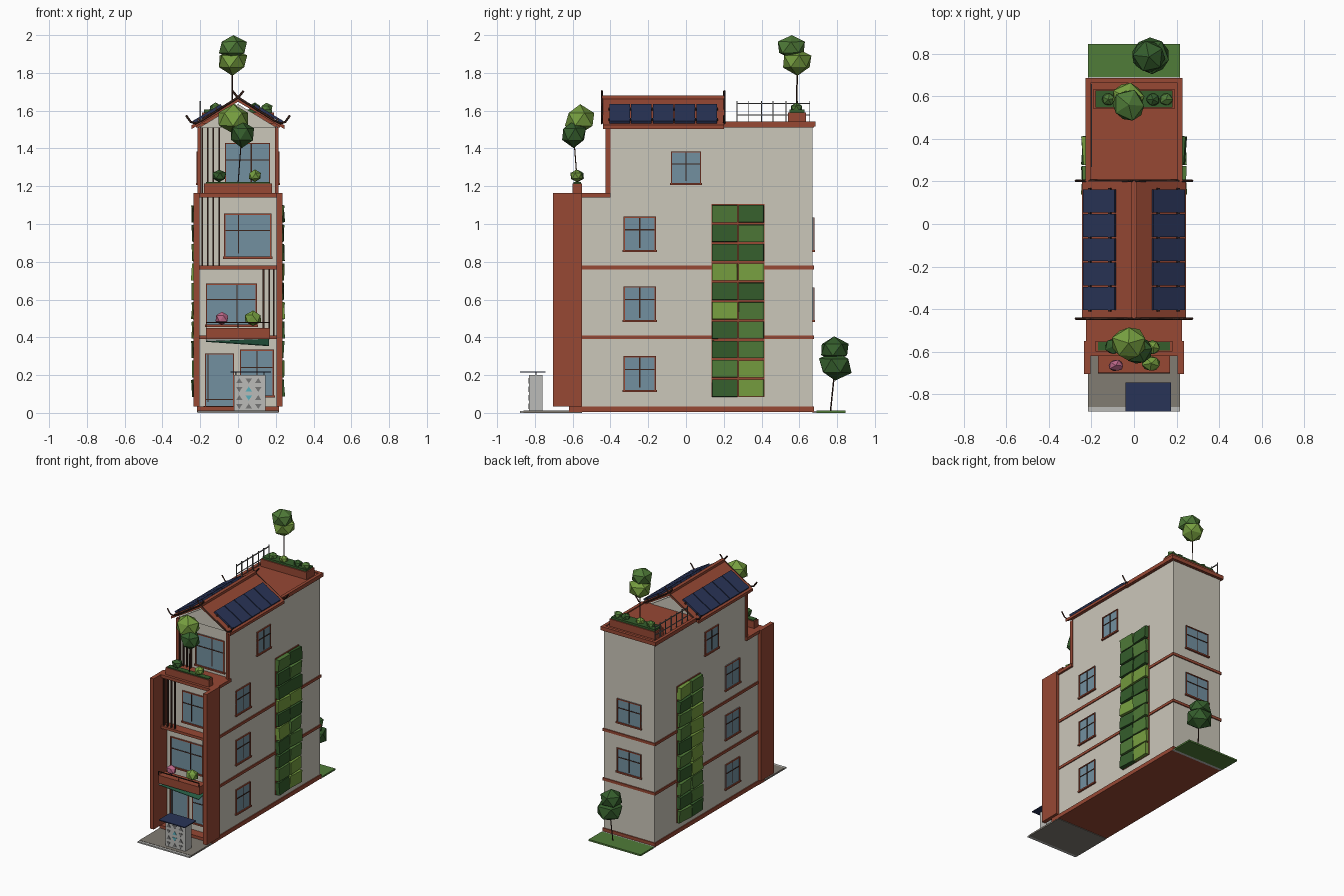
import bpy, bmesh, math, random
from mathutils import Vector, Matrix

if "Cube" in bpy.data.objects:
    bpy.data.objects.remove(bpy.data.objects["Cube"])
random.seed(4)

def mat(name, r, g, b):
    m = bpy.data.materials.new(name)
    m.diffuse_color = (r, g, b, 1)
    m.use_nodes = True
    m.node_tree.nodes["Principled BSDF"].inputs["Base Color"].default_value = m.diffuse_color
    return m

WALL = mat("plaster", .60, .57, .49)
BRICK = mat("terracotta", .31, .065, .034)
DARK = mat("dark_timber", .045, .018, .012)
GLASS = mat("glass", .17, .28, .35)
NAVY = mat("solar_blue", .022, .034, .095)
PAVE = mat("paving", .22, .20, .17)
PALE = mat("pale_grey", .50, .50, .48)
GREY = mat("mid_grey", .18, .18, .18)
TEAL = mat("awning_green", .02, .11, .06)
CYAN = mat("cyan", .10, .42, .50)
PINK = mat("pink", .48, .13, .24)
GREENS = [mat("leaf_dark", .035, .11, .025), mat("leaf_mid", .08, .20, .04),
          mat("leaf_light", .18, .34, .05)]

def finish(name, bm, m):
    bmesh.ops.recalc_face_normals(bm, faces=bm.faces)
    me = bpy.data.meshes.new(name)
    bm.to_mesh(me)
    bm.free()
    me.materials.append(m)
    ob = bpy.data.objects.new(name, me)
    bpy.context.collection.objects.link(ob)
    return ob

def boxes(name, m, *spans, matrix=None):
    """One mesh out of boxes given as x0, x1, y0, y1, z0, z1."""
    bm = bmesh.new()
    for a, b, c, d, e, f in spans:
        t = Matrix.Translation(((a + b) / 2, (c + d) / 2, (e + f) / 2))
        bmesh.ops.create_cube(bm, size=1, matrix=t @ Matrix.Diagonal((b - a, d - c, f - e, 1)))
    if matrix:
        bm.transform(matrix)
    return finish(name, bm, m)

def prism(name, m, pts, vec):
    bm = bmesh.new()
    f = bm.faces.new([bm.verts.new(p) for p in pts])
    r = bmesh.ops.extrude_face_region(bm, geom=[f])
    bmesh.ops.translate(bm, vec=vec, verts=[v for v in r["geom"] if isinstance(v, bmesh.types.BMVert)])
    return finish(name, bm, m)

def blob(name, m, loc, size, sub=1):
    bm = bmesh.new()
    bmesh.ops.create_icosphere(bm, subdivisions=sub, radius=1)
    for v in bm.verts:
        v.co *= random.uniform(.92, 1.08)
    rot = Matrix.Rotation(random.uniform(0, 6), 4, 'Z')
    bm.transform(Matrix.Translation(loc) @ Matrix.Diagonal((*size, 1)) @ rot)
    return finish(name, bm, m)

def rod(name, m, pts, r):
    cu = bpy.data.curves.new(name, 'CURVE')
    cu.dimensions = '3D'
    cu.bevel_depth, cu.bevel_resolution, cu.use_fill_caps = r, 0, True
    sp = cu.splines.new('POLY')
    sp.points.add(len(pts) - 1)
    for p, q in zip(sp.points, pts):
        p.co = (*q, 1)
    cu.materials.append(m)
    ob = bpy.data.objects.new(name, cu)
    bpy.context.collection.objects.link(ob)

def window(name, loc, w, h, turn=0, mull=0.0, trans=None):
    """Window built facing -y with its bottom centre at loc."""
    M = Matrix.Translation(loc) @ Matrix.Rotation(math.radians(turn), 4, 'Z')
    a, t = w / 2, .007
    boxes(name + "_glass", GLASS, (-a, a, -.004, .01, 0, h), matrix=M)
    boxes(name + "_frame", BRICK, (-a, -a + t, -.009, .01, 0, h), (a - t, a, -.009, .01, 0, h),
          (-a, a, -.009, .01, h - t, h), (-a - .006, a + .006, -.013, .01, -.004, t), matrix=M)
    trans = h * .62 if trans is None else trans
    boxes(name + "_bars", DARK, (mull - .003, mull + .003, -.007, .005, h * .1, h),
          (-a, a, -.007, .005, trans - .003, trans + .003), matrix=M)

# ground
boxes("front_paving", PAVE, (-.215, .215, -.86, -.55, 0, .012))
boxes("kerb", PALE, (-.215, .215, -.88, -.86, 0, .01))
boxes("rear_lawn", GREENS[1], (-.215, .215, .69, .845, 0, .012))
boxes("rear_kerb", PALE, (-.215, .215, .67, .69, 0, .01))
boxes("plinth", BRICK, (-.217, .217, -.62, .677, .004, .034))

# main building
prism("house_body", WALL, [(-.21, y, z) for y, z in
      ((-.55, .02), (.67, .02), (.67, 1.515), (-.40, 1.515), (-.40, 1.15), (-.55, 1.15))], (.42, 0, 0))
boxes("floor_bands", BRICK, *[(-.217, .217, -.62, .677, z - .01, z + .01) for z in (.40, .77)])
boxes("terrace_slab", BRICK, (-.225, .225, -.62, -.40, 1.14, 1.163))
boxes("side_fins", BRICK, *[(x, x + .03, -.705, -.55, .035, 1.163) for x in (-.235, .205)])
boxes("corner_posts", BRICK, *[(x, x + .018, -.425, -.40, 1.16, 1.51) for x in (-.215, .197)])
boxes("roof_deck", BRICK, (-.222, .222, .17, .677, 1.51, 1.535))
boxes("deck_parapet", BRICK, (-.228, -.205, .2, .685, 1.515, 1.543), (.205, .228, .2, .685, 1.515, 1.543),
      (-.228, .228, .662, .685, 1.515, 1.543))

# gable roof
prism("gable", WALL, [(-.205, -.41, 1.51), (.205, -.41, 1.51), (0, -.41, 1.635)], (0, .59, 0))
prism("gable_roof", BRICK, [(x, -.44, z) for x, z in
      ((-.245, 1.503), (-.245, 1.523), (0, 1.67), (.245, 1.523), (.245, 1.503), (0, 1.647))], (0, .64, 0))
boxes("ridge_cap", BRICK, (-.013, .013, -.445, .205, 1.655, 1.68))
for y in (-.445, .203):
    for s in (-1, 1):
        rod("barge_board", DARK, [(s * x, y, z) for x, z in ((-.03, 1.705), (-.012, 1.683), (0, 1.67),
            (.19, 1.55), (.225, 1.533), (.25, 1.54), (.275, 1.575))], .006)

# solar panels, five on each slope
for s in (-1, 1):
    M = Matrix.Translation((s * .162, 0, 1.583)) @ Matrix.Rotation(s * math.atan(.6), 4, 'Y')
    boxes("solar_panels", NAVY, *[(-.087, .087, -.405 + i * .115, -.297 + i * .115, -.006, .008)
                                  for i in range(5)], matrix=M)
    boxes("solar_rails", DARK, *[(x, x + .01, -.41, .17, -.01, .004) for x in (-.06, .05)], matrix=M)

# side windows, rear windows and green walls
for s in (-1, 1):
    for z in (.115, .485, .855):
        window("side_window", (s * .21, -.245, z), .17, .185, s * 90)
    window("upper_side_window", (s * .21, 0, 1.21), .16, .175, s * 90)
    boxes("green_wall_backing", BRICK, (min(s * .205, s * .216), max(s * .205, s * .216), .135, .415, .085, 1.105))
    for i in range(10):
        for j in range(2):
            y, z = .137 + j * .14, .083 + i * .1025
            ob = boxes("green_panel", random.choice(GREENS), (-.015, .015, -.067, .067, -.045, .045))
            ob.location = (s * .226, y + .068, z + .048)
            ob.rotation_euler = (0, random.uniform(-.1, .1), random.uniform(-.08, .08))
for z in (.485, .855):
    window("rear_window", (0, .67, z), .2, .18, 180)

# front openings
window("top_window", (.05, -.40, 1.19), .24, .24, 0, .02)
window("third_floor_window", (.052, -.55, .82), .25, .235, 0, -.05)
window("second_floor_window", (-.035, -.55, .46), .27, .225, 0, .03)
window("front_door", (-.098, -.55, .03), .155, .285, 0, -.06, .04)
window("ground_window", (.1, -.55, .085), .18, .25, 0, 0)

# vertical timber screens
def slats(name, xs, y, z0, z1):
    boxes(name, DARK, *[(x - .004, x + .004, y, y + .015, z0, z1) for x in xs])
slats("top_screen", (-.19, -.16, -.13, -.1), -.425, 1.163, 1.51)
slats("third_floor_screen", (-.19, -.16, -.13, -.1), -.61, .78, 1.14)
slats("second_floor_screen", (.135, .165, .19), -.61, .41, .76)

# balcony planter with flowers, awning beneath
boxes("balcony_planter", BRICK, (-.17, .17, -.70, -.62, .39, .45))
boxes("balcony_rail", DARK, (-.17, .17, -.703, -.697, .475, .481),
      *[(x - .002, x + .002, -.702, -.698, .45, .48) for x in (-.168, 0, .168)])
blob("pink_flower", PINK, (-.085, -.665, .5), (.038, .03, .035))
blob("balcony_bush", GREENS[2], (.08, -.655, .5), (.05, .04, .042))
prism("awning_light_half", PALE, [(-.17, -.55, .392), (.165, -.55, .392), (-.17, -.70, .38)], (0, 0, -.004))
prism("awning_green_half", TEAL, [(.165, -.55, .392), (.165, -.70, .357), (-.17, -.70, .38)], (0, 0, -.004))

# terrace planters
boxes("front_planter", BRICK, (-.18, .18, -.60, -.55, 1.16, 1.215))
boxes("front_hedge", GREENS[0], (-.17, .17, -.595, -.555, 1.21, 1.222))
blob("planter_bush_left", GREENS[0], (-.1, -.575, 1.255), (.04, .04, .035))
blob("planter_bush_right", GREENS[2], (.09, -.58, 1.255), (.036, .036, .033))
boxes("rear_planter", BRICK, (-.19, .19, .54, .635, 1.53, 1.59))
boxes("rear_hedge", GREENS[0], (-.18, .18, .548, .628, 1.58, 1.605))
for x, i in ((-.12, 1), (-.03, 2), (.09, 0), (.15, 1)):
    blob("rear_bush", GREENS[i], (x, .585, 1.612), (.035, .032, .03))

# trees: trunk and two crowns
def tree(name, base, lower, rl, upper, ru, dark):
    rod(name + "_trunk", DARK, [base, lower, upper], .004)
    blob(name + "_lower", GREENS[dark[0]], lower, rl)
    blob(name + "_upper", GREENS[dark[1]], upper, ru)
tree("terrace_tree", (0, -.575, 1.21), (.02, -.595, 1.475), (.07, .07, .068),
     (-.025, -.56, 1.555), (.09, .085, .075), (0, 2))
tree("roof_tree", (-.03, .585, 1.6), (-.03, .59, 1.86), (.085, .085, .07),
     (-.025, .56, 1.935), (.08, .08, .065), (2, 1))
tree("garden_tree", (.07, .765, .01), (.08, .79, .25), (.1, .09, .08),
     (.07, .785, .335), (.08, .085, .068), (0, 0))

# roof terrace railing
boxes("roof_railing", GREY, (-.203, -.197, .27, .655, 1.635, 1.641), (-.203, -.197, .27, .655, 1.575, 1.579),
      *[(-.203, -.197, y - .002, y + .002, 1.53, 1.65) for y in (.27, .33, .4, .46, .53, .59, .655)])

# gate kiosk with a thin solar canopy and tiled front
boxes("kiosk", PALE, (-.02, .145, -.83, -.76, .01, .2))
boxes("kiosk_canopy", NAVY, (-.04, .175, -.88, -.745, .213, .22))
boxes("canopy_posts", GREY, *[(x, x + .006, -.798, -.792, .19, .215) for x in (-.015, .135)])
for i in range(3):
    for j in range(4):
        x, z = .007 + i * .05, .035 + j * .045
        up = 1 if (i + j) % 2 else -1
        c = CYAN if i == 1 and j in (1, 2) else GREY
        prism("kiosk_tile", c, [(x - .017, -.833, z + up * -.012), (x + .017, -.833, z + up * -.012),
                                (x, -.833, z + up * .014)], (0, .005, 0))
